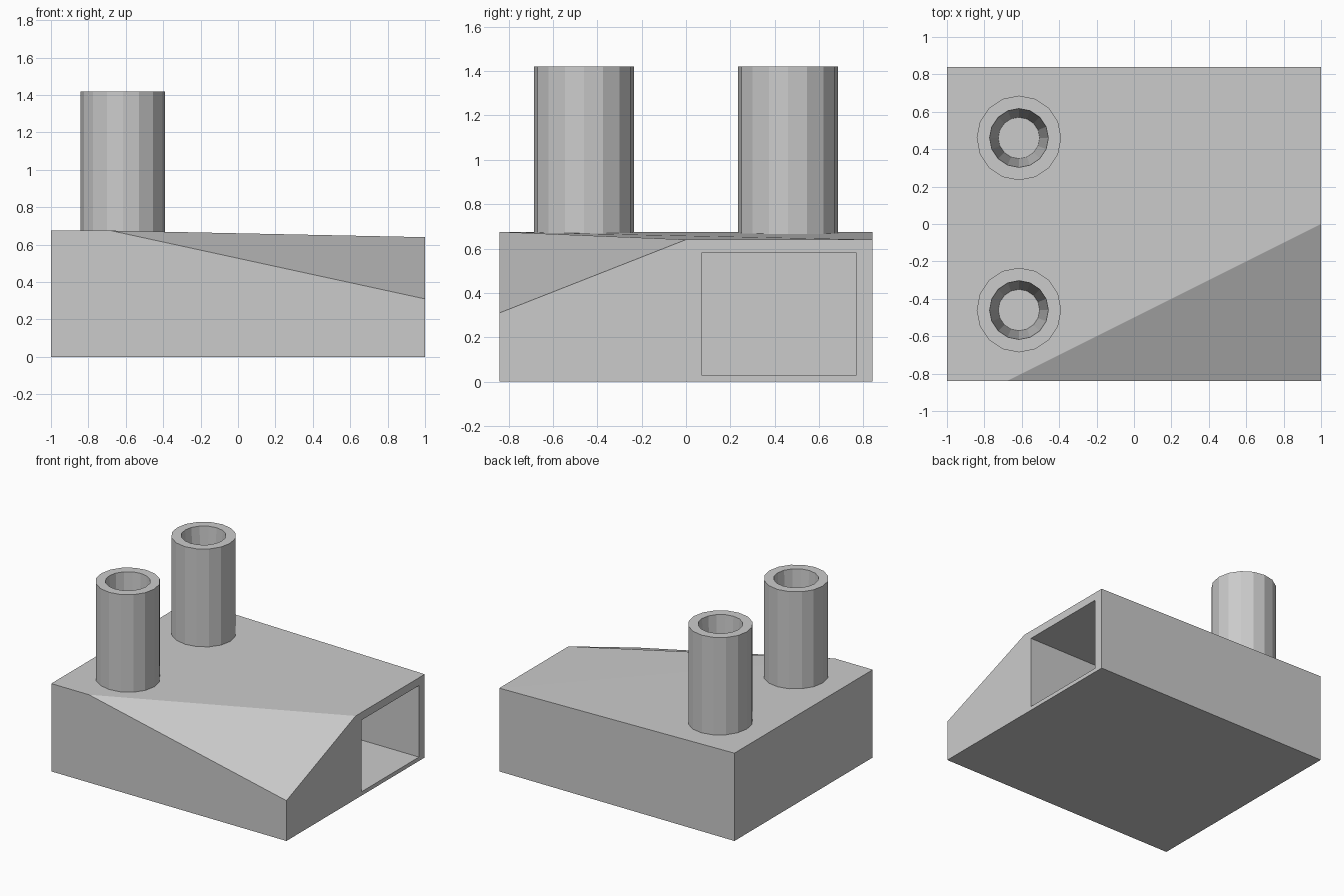
import bpy, bmesh, math

if "Cube" in bpy.data.objects:
    bpy.data.objects.remove(bpy.data.objects["Cube"])


def make_object(name, bm):
    bmesh.ops.recalc_face_normals(bm, faces=bm.faces)
    mesh = bpy.data.meshes.new(name)
    bm.to_mesh(mesh)
    bm.free()
    obj = bpy.data.objects.new(name, mesh)
    bpy.context.collection.objects.link(obj)
    return obj


def hull(name, points):
    bm = bmesh.new()
    for p in points:
        bm.verts.new(p)
    bmesh.ops.convex_hull(bm, input=bm.verts[:])
    return make_object(name, bm)


def box_points(x0, x1, y0, y1, z0, z1):
    return [(x, y, z) for x in (x0, x1) for y in (y0, y1) for z in (z0, z1)]


def tube(name, x, y, profile, sides=16):
    bm = bmesh.new()
    rings = []
    for r, z in profile:
        rings.append([bm.verts.new((x + r * math.cos(i * math.tau / sides),
                                    y + r * math.sin(i * math.tau / sides), z))
                      for i in range(sides)])
    for a, b in zip(rings, rings[1:] + rings[:1]):
        for i in range(sides):
            j = (i + 1) % sides
            bm.faces.new((a[i], a[j], b[j], b[i]))
    return make_object(name, bm)


# Body: wedge-topped block with one sliced corner
W = 0.84
body = hull("body", [
    (-1, -W, 0), (1, -W, 0), (1, W, 0), (-1, W, 0),
    (-1, -W, 0.675), (-1, W, 0.675), (1, W, 0.64),
    (-0.68, -W, 0.675), (1, 0, 0.64), (1, -W, 0.31)])

# Rectangular opening in the right side
cutter = hull("opening_cutter", box_points(-0.6, 1.1, 0.07, 0.77, 0.03, 0.58))
cutter.hide_render = True
cutter.hide_viewport = True
cut = body.modifiers.new("opening", 'BOOLEAN')
cut.operation = 'DIFFERENCE'
cut.solver = 'EXACT'
cut.object = cutter

# Two upright tubes with tapered bores
for side, y in (("front", -0.46), ("back", 0.46)):
    tube(side + "_tube", -0.615, y,
         [(0.226, 0.63), (0.226, 1.42), (0.157, 1.42), (0.108, 0.63)])
